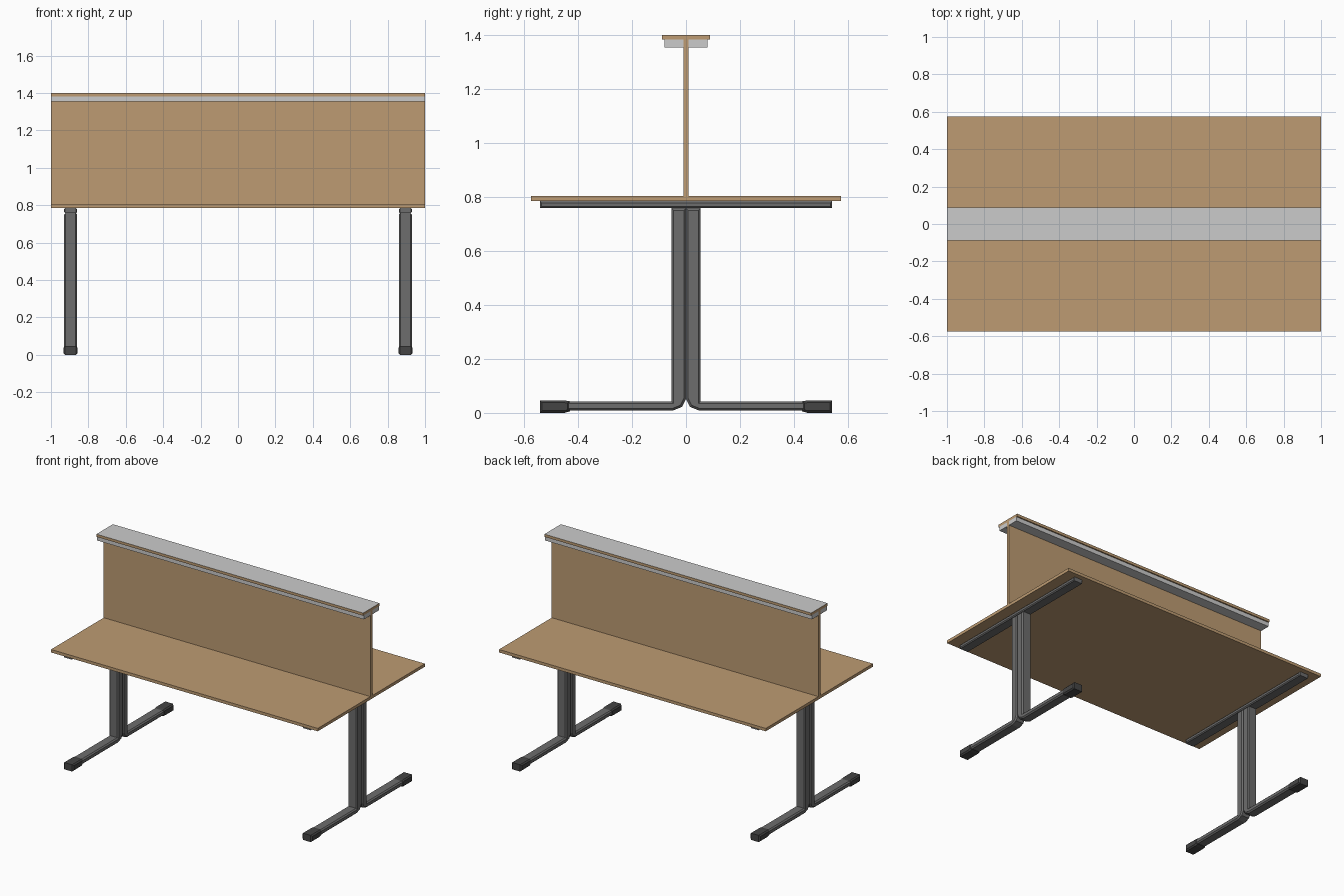
import bpy, bmesh

if "Cube" in bpy.data.objects:
    bpy.data.objects.remove(bpy.data.objects["Cube"])


def material(name, rgb):
    m = bpy.data.materials.new(name)
    m.diffuse_color = (*rgb, 1)
    m.use_nodes = True
    m.node_tree.nodes["Principled BSDF"].inputs["Base Color"].default_value = m.diffuse_color
    return m


WOOD = material("wood", (0.51, 0.33, 0.17))
STEEL = material("dark_steel", (0.153, 0.153, 0.153))
RUBBER = material("rubber", (0.06, 0.06, 0.06))
LIGHT = material("light_grey", (0.8, 0.8, 0.8))


def prism(name, profile, x0, x1, mat, chamfer=0):
    """Extrude a (y, z) profile along x, optionally chamfering the end rims."""
    bm = bmesh.new()
    face = bm.faces.new([bm.verts.new((x0, y, z)) for y, z in profile])
    ext = bmesh.ops.extrude_face_region(bm, geom=[face])
    moved = [v for v in ext["geom"] if isinstance(v, bmesh.types.BMVert)]
    bmesh.ops.translate(bm, verts=moved, vec=(x1 - x0, 0, 0))
    bmesh.ops.recalc_face_normals(bm, faces=bm.faces)
    if chamfer:
        rims = [e for e in bm.edges if abs(e.verts[0].co.x - e.verts[1].co.x) < 1e-6]
        bmesh.ops.bevel(bm, geom=rims, offset=chamfer, segments=1, affect='EDGES')
    me = bpy.data.meshes.new(name)
    bm.to_mesh(me)
    bm.free()
    me.materials.append(mat)
    ob = bpy.data.objects.new(name, me)
    bpy.context.collection.objects.link(ob)
    return ob


def rect(y0, y1, z0, z1):
    return [(y0, z0), (y1, z0), (y1, z1), (y0, z1)]


# Desk surface and upright divider
prism("tabletop", rect(-0.574, 0.574, 0.784, 0.804), -1, 1, WOOD)
prism("divider_panel", rect(-0.01, 0.01, 0.804, 1.382), -1, 1, WOOD)

# Top shelf: wooden board with a grey upper face
shelf = prism("top_shelf", rect(-0.088, 0.088, 1.382, 1.40), -1, 1, WOOD)
shelf.data.materials.append(LIGHT)
for p in shelf.data.polygons:
    if p.normal.z > 0.9:
        p.material_index = 1

# Grey rails under the shelf, one on each side of the divider
for side, s in (("front", -1), ("back", 1)):
    prism(side + "_rail", rect(s * 0.01, s * 0.08, 1.354, 1.382), -1, 1, LIGHT)

# L-shaped leg tube and foot cap outlines (y, z)
LEG = [(0, 0.758), (0, 0.052), (0.015, 0.022), (0.05, 0.008), (0.53, 0.008),
       (0.53, 0.043), (0.054, 0.043), (0.054, 0.758)]
CAP = [(0.43, 0.006), (0.45, 0), (0.541, 0), (0.541, 0.046), (0.45, 0.046), (0.43, 0.043)]

for end, cx in (("left", -0.895), ("right", 0.895)):
    # Beam carrying the tabletop
    prism(end + "_beam", rect(-0.541, 0.541, 0.758, 0.784), cx - 0.035, cx + 0.035, STEEL, 0.006)
    # Back-to-back leg tubes with feet
    for side, s in (("front", -1), ("back", 1)):
        tag = f"{end}_{side}_"
        prism(tag + "leg", [(s * y, z) for y, z in LEG], cx - 0.035, cx + 0.035, STEEL, 0.008)
        prism(tag + "foot_cap", [(s * y, z) for y, z in CAP], cx - 0.037, cx + 0.037, RUBBER, 0.008)
